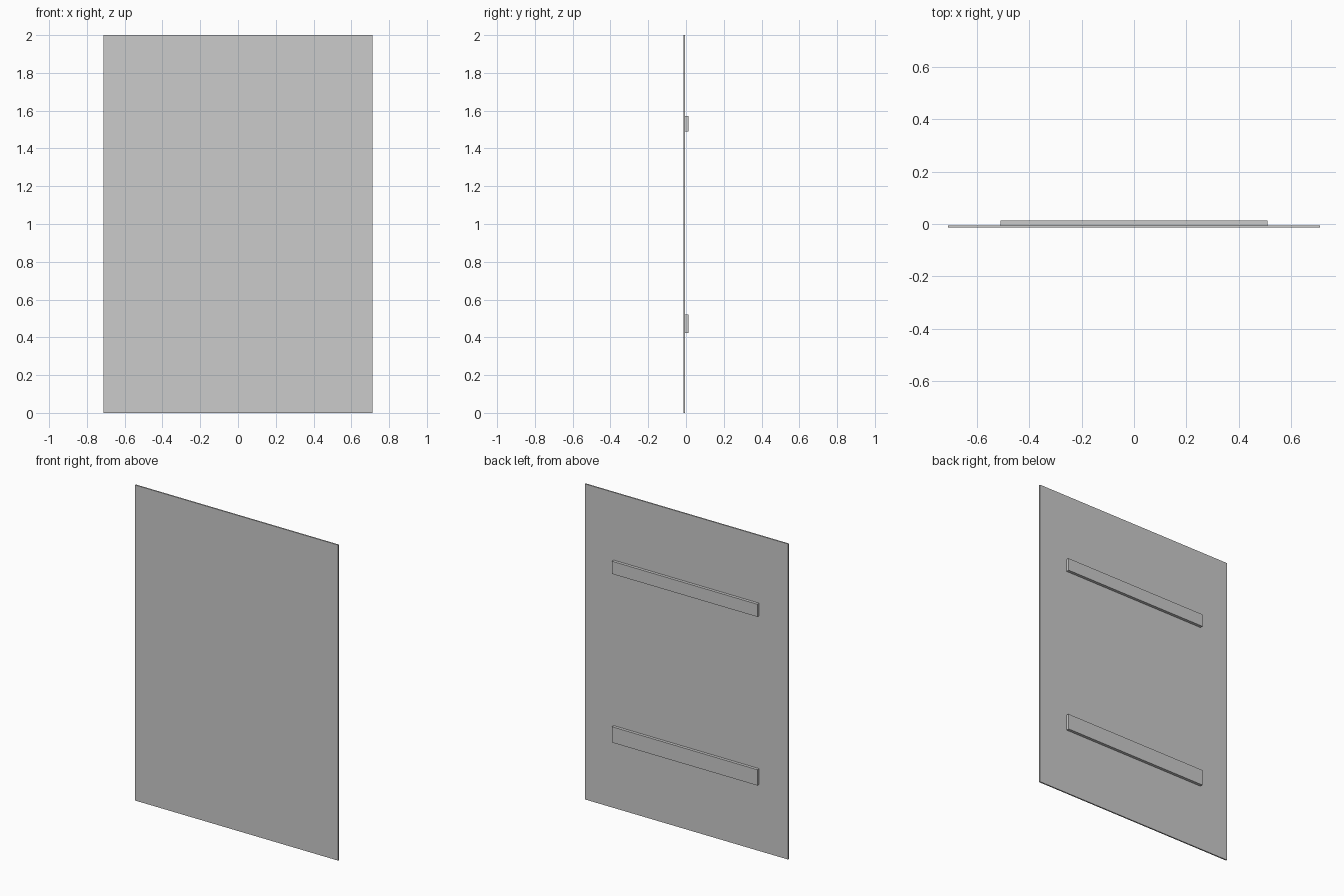
import bpy
import bmesh

if "Cube" in bpy.data.objects:
    bpy.data.objects.remove(bpy.data.objects["Cube"])


def box(name, x, y, z):
    """Axis-aligned box from (min, max) ranges."""
    bm = bmesh.new()
    bmesh.ops.create_cube(bm, size=1)
    for v in bm.verts:
        v.co = [r[0] if c < 0 else r[1] for c, r in zip(v.co, (x, y, z))]
    mesh = bpy.data.meshes.new(name)
    bm.to_mesh(mesh)
    bm.free()
    obj = bpy.data.objects.new(name, mesh)
    bpy.context.collection.objects.link(obj)
    return obj


BACK, SEAM = 0.0135, -0.005

# Thin upright panel
box("panel", (-0.712, 0.712), (-0.0135, SEAM), (0, 2))

# Horizontal battens on the back of the panel
for name, z in (("lower_batten", (0.422, 0.522)), ("upper_batten", (1.491, 1.571))):
    box(name, (-0.51, 0.51), (SEAM, BACK), z)
